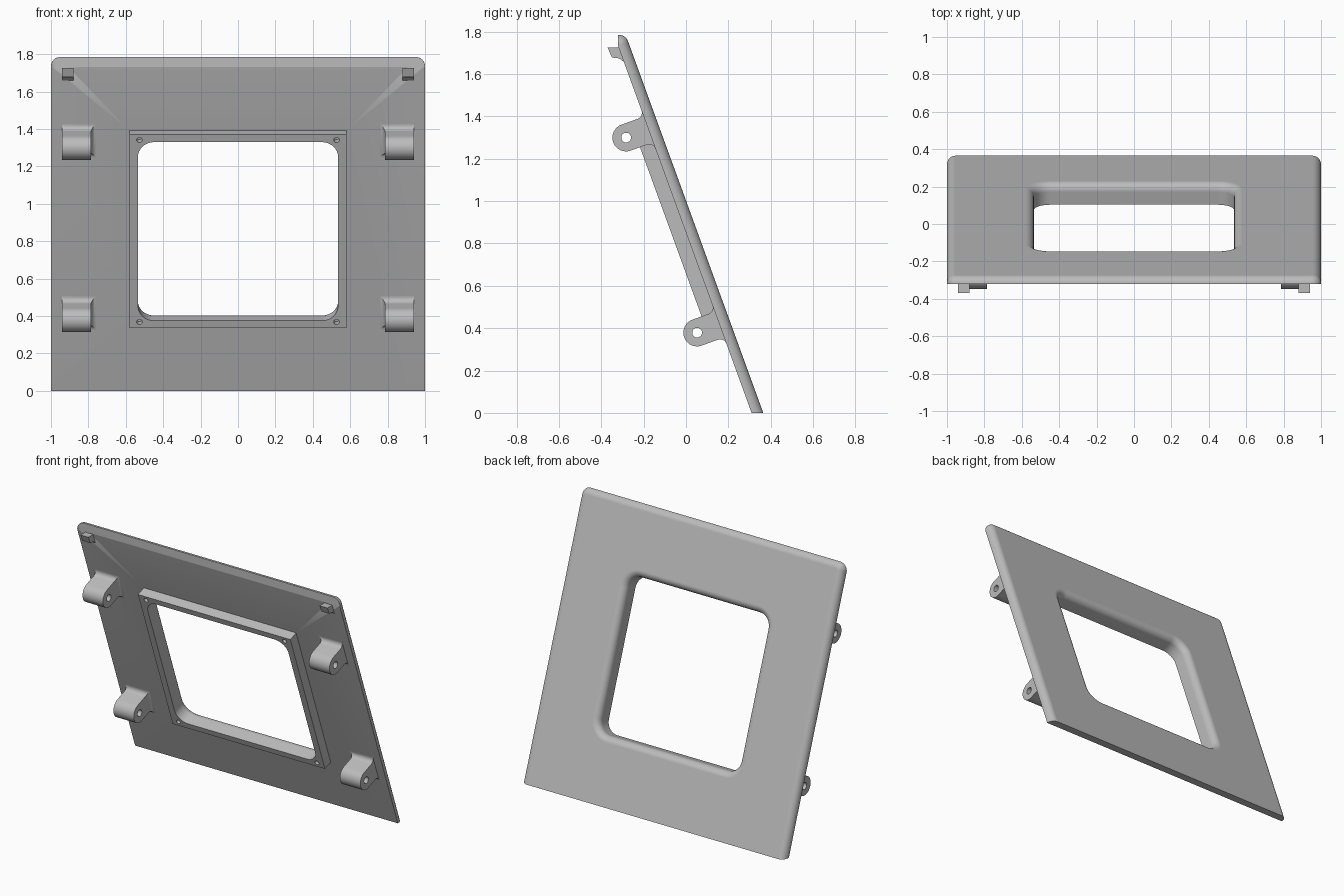
import bpy, bmesh, math
from mathutils import Vector

if "Cube" in bpy.data.objects:
    bpy.data.objects.remove(bpy.data.objects["Cube"])

grey = bpy.data.materials.new("plain_grey")
grey.use_nodes = True
grey.diffuse_color = (0.5, 0.5, 0.5, 1)
grey.node_tree.nodes["Principled BSDF"].inputs["Base Color"].default_value = (0.5, 0.5, 0.5, 1)

TILT = math.radians(20)
SIN, COS = math.sin(TILT), math.cos(TILT)
THICK, BOSS, FILLET = 0.052, 0.118, 0.045   # panel depth, boss depth, back edge radius


def place(x, u, v):
    """x across, u up the slope, v depth forward from the back face."""
    return Vector((x, 0.365 - u * SIN - v * COS, u * COS - v * SIN))


def rounded_rect(cu, hw, hh, r, v, steps=8):
    pts = []
    for k, (sx, su) in enumerate([(1, 1), (-1, 1), (-1, -1), (1, -1)]):
        for i in range(steps + 1):
            a = math.pi / 2 * (k + i / steps)
            pts.append(place(sx * (hw - r) + r * math.cos(a),
                             cu + su * (hh - r) + r * math.sin(a), v))
    return pts


def loft(name, rings, closed=False, cuts=()):
    """Join equal rings of points; closed joins last to first, otherwise cap."""
    bm = bmesh.new()
    vs = [[bm.verts.new(p) for p in ring] for ring in rings]
    n = len(vs[0])
    pairs = list(zip(vs, vs[1:])) + ([(vs[-1], vs[0])] if closed else [])
    for a, b in pairs:
        for i in range(n):
            j = (i + 1) % n
            bm.faces.new((a[i], a[j], b[j], b[i]))
    if not closed:
        bm.faces.new(vs[0])
        bm.faces.new(vs[-1])
    bmesh.ops.remove_doubles(bm, verts=bm.verts[:], dist=1e-5)
    for co, normal in cuts:
        bmesh.ops.bisect_plane(bm, geom=bm.verts[:] + bm.edges[:] + bm.faces[:],
                               plane_co=co, plane_no=normal, clear_outer=True)
        bmesh.ops.holes_fill(bm, edges=[e for e in bm.edges if e.is_boundary], sides=0)
    bmesh.ops.recalc_face_normals(bm, faces=bm.faces[:])
    mesh = bpy.data.meshes.new(name)
    bm.to_mesh(mesh)
    bm.free()
    mesh.materials.append(grey)
    ob = bpy.data.objects.new(name, mesh)
    bpy.context.collection.objects.link(ob)
    return ob


def activate(ob):
    bpy.ops.object.select_all(action='DESELECT')
    ob.select_set(True)
    bpy.context.view_layer.objects.active = ob


def smooth(ob):
    activate(ob)
    bpy.ops.object.shade_smooth_by_angle(angle=math.radians(30))
    mod = ob.modifiers.new("even_shading", 'WEIGHTED_NORMAL')
    mod.keep_sharp = True


# Panel with window and raised rim, as one ring of rounded rectangles
TOP, LOW = 1.913, -0.15
MID = 0.95


def outer(m, v):
    return rounded_rect((TOP + LOW) / 2, 1 - m, (TOP - LOW) / 2 - m, 0.05 - m, v)


def window(m, v):
    return rounded_rect(MID, 0.535 + m, 0.508 + m, 0.085 + m, v)


def rim(v):
    return rounded_rect(MID, 0.58, 0.55, 0, v)


arc = [(FILLET * (1 - math.cos(a)), FILLET * (1 - math.sin(a)))
       for a in (math.pi / 2 * i / 8 for i in range(9))]
rings = [outer(0, THICK)] + [outer(m, v) for m, v in arc]
rings += [window(m, v) for m, v in reversed(arc)]
rings += [window(0, BOSS), rim(BOSS), rim(THICK)]
panel = loft("panel", rings, closed=True,
             cuts=[((0, 0, 0), (0, 0, -1)), ((0, -0.32, 0), (0, -1, 0))])

# Screw holes in the rim corners
activate(panel)
for sx in (-1, 1):
    for u in (0.434, 1.47):
        ends = [[place(sx * 0.527 + 0.015 * math.cos(t), u + 0.015 * math.sin(t), v)
                 for t in (math.tau * i / 16 for i in range(16))] for v in (0.07, 0.15)]
        cutter = loft("screw_cutter", ends)
        cutter.hide_render = True
        mod = panel.modifiers.new("screw_hole", 'BOOLEAN')
        mod.operation, mod.solver, mod.object = 'DIFFERENCE', 'EXACT', cutter
        bpy.ops.object.modifier_apply(modifier=mod.name)
        bpy.data.objects.remove(cutter)
smooth(panel)

# Hinge lugs with pin holes and flared feet
R, REACH, N = 0.065, 0.1126, 48


def lug_outline(x, u):
    pts = []
    for i in range(N):
        c, s = math.cos(math.tau * i / N), math.sin(math.tau * i / N)
        k = R if s >= -1e-6 else min(R / max(abs(c), 1e-6), REACH / abs(s))
        pts.append(place(x, u + k * c, 0.164 + k * s))
    return pts


def pin_outline(x, u):
    return [place(x, u + 0.023 * math.cos(math.tau * i / N),
                  0.164 + 0.023 * math.sin(math.tau * i / N)) for i in range(N)]


FLARE = 0.03
for sx, side in ((1, "left"), (-1, "right")):
    x0, x1 = sx * 0.785, sx * 0.94
    for u, level in ((0.463, "lower"), (1.443, "upper")):
        smooth(loft(f"{level}_{side}_lug",
                    [lug_outline(x0, u), lug_outline(x1, u),
                     pin_outline(x1, u), pin_outline(x0, u)], closed=True))
        foot = []
        for i in range(7):
            a = math.pi / 2 * i / 6
            m, v = FLARE * (1 - math.sin(a)), THICK + FLARE * (1 - math.cos(a))
            xi = x0 - sx * 0.8 * m
            foot.append([place(xi, u - R - m, v), place(x1, u - R - m, v),
                         place(x1, u + R + m, v), place(xi, u + R + m, v)])
        smooth(loft(f"{level}_{side}_lug_foot", foot))

    # Small catch near the top edge
    catch = [(-0.37, 1.725), (-0.30, 1.725), (-0.285, 1.66),
             (-0.298, 1.66), (-0.315, 1.674), (-0.35, 1.678)]
    loft(f"{side}_catch", [[Vector((sx * x, y, z)) for y, z in catch] for x in (0.88, 0.94)])
